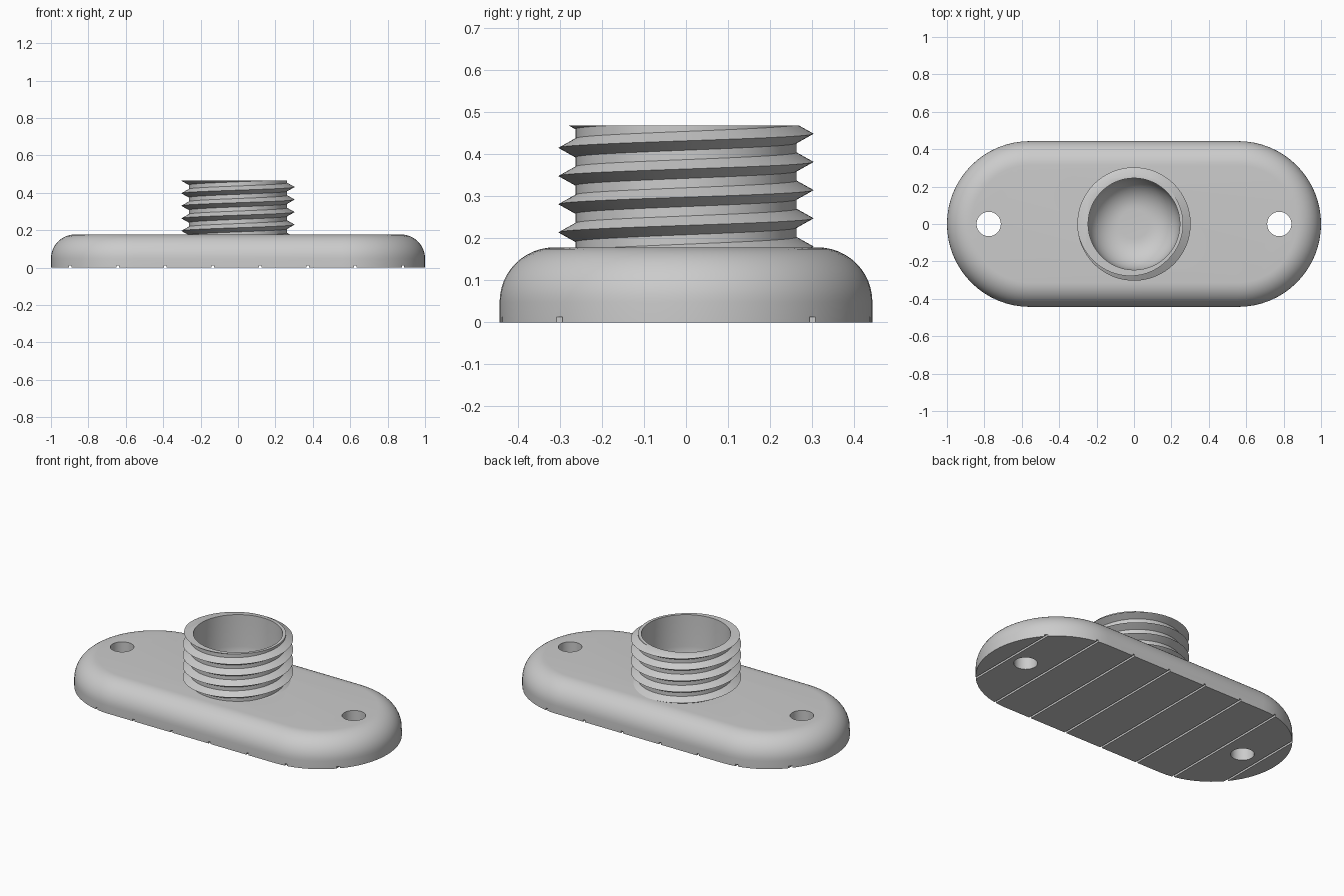
import bpy, bmesh
from math import sin, cos, pi, radians, floor, ceil

cube = bpy.data.objects.get("Cube")
if cube:
    bpy.data.objects.remove(cube, do_unlink=True)

GREY = (0.6, 0.6, 0.6, 1)
mat = bpy.data.materials.new("plain grey")
mat.use_nodes = True
mat.diffuse_color = GREY
mat.node_tree.nodes["Principled BSDF"].inputs["Base Color"].default_value = GREY

BASE_TOP, NECK_TOP = 0.178, 0.467
BASE_R, BASE_HALF = 0.443, 0.557
FILLET = 0.13


def finish(bm, name):
    """Weld, close and store a mesh as an object."""
    bmesh.ops.remove_doubles(bm, verts=bm.verts, dist=1e-5)
    bmesh.ops.holes_fill(bm, edges=[e for e in bm.edges if e.is_boundary], sides=0)
    bmesh.ops.recalc_face_normals(bm, faces=bm.faces)
    me = bpy.data.meshes.new(name)
    bm.to_mesh(me)
    bm.free()
    me.materials.append(mat)
    ob = bpy.data.objects.new(name, me)
    bpy.context.collection.objects.link(ob)
    return ob


def skin(bm, rings, closed):
    """Join neighbouring rows of points with quads."""
    rows = [[bm.verts.new(p) for p in ring] for ring in rings]
    for a, b in zip(rows, rows[1:]):
        n = len(a)
        for i in range(n if closed else n - 1):
            j = (i + 1) % n
            bm.faces.new((a[i], a[j], b[j], b[i]))


def pill(name, half, profile, steps=32, x=0):
    """Stack of stadium outlines (circles when half is 0); profile is (radius, z)."""
    rings = []
    for r, z in profile:
        ring = []
        for side in (0, 1):
            cx = half if side == 0 else -half
            for i in range(steps + 1):
                a = -pi / 2 + side * pi + pi * i / steps
                ring.append((x + cx + r * cos(a), r * sin(a), z))
        rings.append(ring)
    bm = bmesh.new()
    skin(bm, rings, True)
    return finish(bm, name)


def cut(target, cutter):
    cutter.hide_render = True
    mod = target.modifiers.new("cut", 'BOOLEAN')
    mod.operation, mod.solver, mod.object = 'DIFFERENCE', 'EXACT', cutter
    bpy.context.view_layer.objects.active = target
    bpy.ops.object.modifier_apply(modifier=mod.name)


def arc(r, z, rad, a0, a1, n=12):
    angles = [radians(a0 + (a1 - a0) * i / n) for i in range(n + 1)]
    return [(r + rad * cos(a), z + rad * sin(a)) for a in angles]


# Base plate with a rounded upper edge
base = pill("base_plate", BASE_HALF, [(BASE_R, 0)] +
            arc(BASE_R - FILLET, BASE_TOP - FILLET, FILLET, 0, 90))

# Threaded neck: sharp-crested right-hand helix on a cylindrical core
PITCH, CORE, CREST, COLS = 0.067, 0.263, 0.303, 96
NECK_LOW = 0.15
FLANK = PITCH / 3


def thread_radius(d):
    d = abs(d - PITCH * round(d / PITCH))
    return CORE + (CREST - CORE) * max(0, 1 - d / FLANK)


columns = []
for c in range(COLS + 1):
    turn = c / COLS
    start = NECK_LOW - 0.003 + PITCH * (turn - 1)
    column = []
    for k in range(-3, 22):
        z = min(max(start + k * FLANK, NECK_LOW), NECK_TOP)
        r = thread_radius(z - start)
        a = 2 * pi * turn
        column.append((r * cos(a), r * sin(a), z))
    columns.append(column)
# Shift the helix so the crest heights match at the sides
phase = radians(90 - 360 * (0.18 - (NECK_LOW - 0.003)) / PITCH)
columns = [[(x * cos(phase) - y * sin(phase), x * sin(phase) + y * cos(phase), z)
            for x, y, z in col] for col in columns]
bm = bmesh.new()
skin(bm, columns, False)
neck = finish(bm, "threaded_neck")

# Round-bottomed socket through the neck into the base
bowl = [(r, z) for r, z in arc(0.08, 0.275, 0.165, -90, 0)]
socket = pill("socket_cutter", 0, bowl + [(0.245, 0.6)], 48)
cut(neck, socket)
cut(base, socket)
helpers = [socket]

# Screw holes
for x in (-0.777, 0.777):
    hole = pill("hole_cutter", 0, [(0.065, -0.1), (0.065, 0.4)], 24, x)
    cut(base, hole)
    helpers.append(hole)

# Narrow grooves across the underside
for i in range(8):
    x = -0.898 + i * 0.2543
    bm = bmesh.new()
    bmesh.ops.create_cube(bm, size=1)
    bmesh.ops.scale(bm, vec=(0.013, 1.2, 0.024), verts=bm.verts)
    bmesh.ops.translate(bm, vec=(x, 0, 0), verts=bm.verts)
    groove = finish(bm, "groove_cutter")
    cut(base, groove)
    helpers.append(groove)

for ob in helpers:
    bpy.data.objects.remove(ob, do_unlink=True)

# Smooth rounded surfaces, keep edges crisp
bpy.ops.object.select_all(action='DESELECT')
for ob in (base, neck):
    ob.select_set(True)
bpy.context.view_layer.objects.active = base
bpy.ops.object.shade_smooth_by_angle(angle=radians(30))
